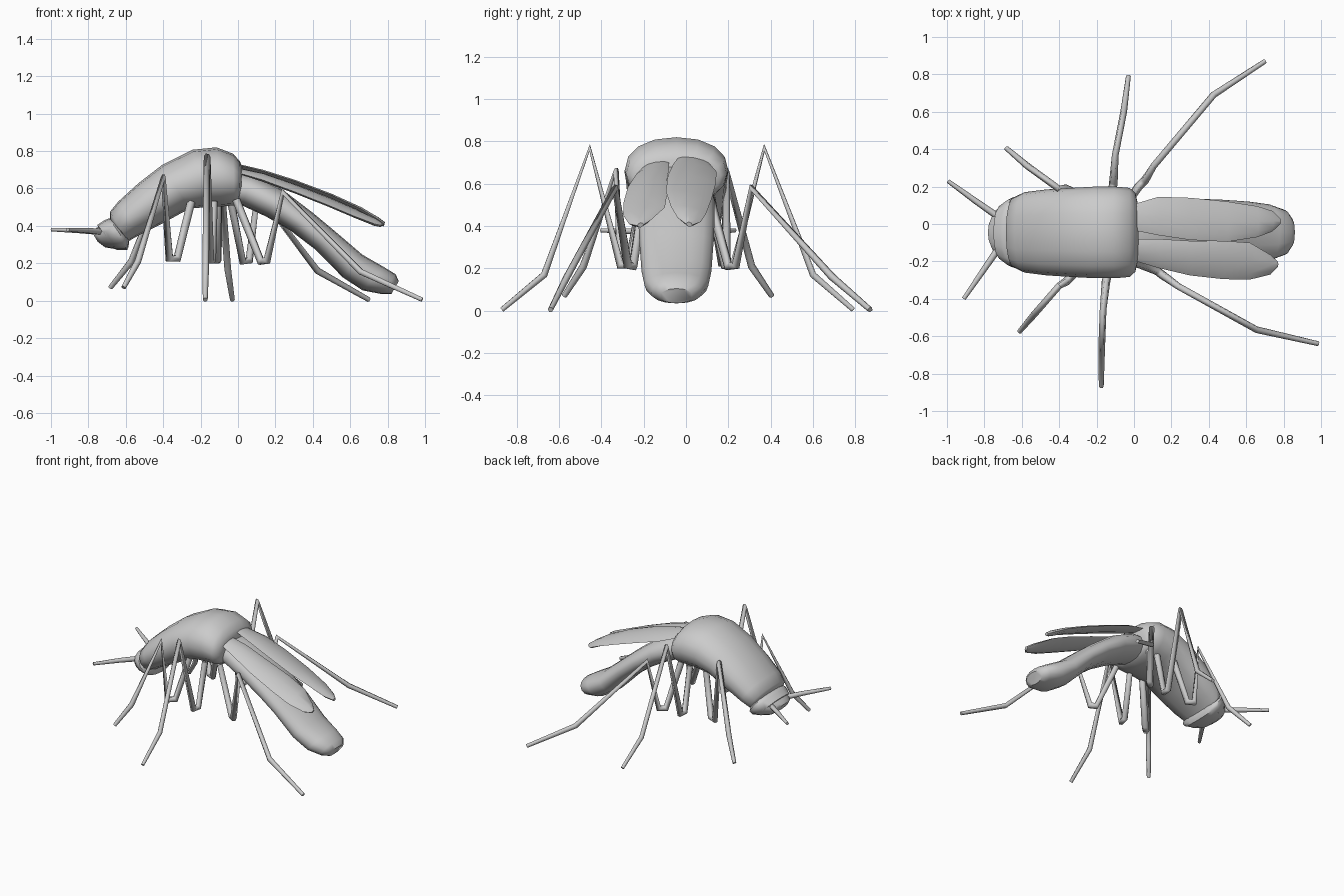
import bpy, bmesh, math
from mathutils import Vector

MID = -0.045  # y of the body's mirror plane


def loft(name, sections, n=16, power=2.2, angle=50):
    """Skin superellipse rings given as (centre, side vector, up vector)."""
    bm = bmesh.new()
    rings = []
    for c, u, v in sections:
        ring = []
        for i in range(n):
            a = 2 * math.pi * i / n
            ca, sa = math.cos(a), math.sin(a)
            p = c + u * math.copysign(abs(ca) ** (2 / power), ca) \
                  + v * math.copysign(abs(sa) ** (2 / power), sa)
            ring.append(bm.verts.new(p))
        rings.append(ring)
    for a, b in zip(rings, rings[1:]):
        for i in range(n):
            j = (i + 1) % n
            bm.faces.new((a[i], a[j], b[j], b[i]))
    bm.faces.new(rings[0])
    bm.faces.new(rings[-1])
    bmesh.ops.recalc_face_normals(bm, faces=bm.faces)
    me = bpy.data.meshes.new(name)
    bm.to_mesh(me)
    bm.free()
    ob = bpy.data.objects.new(name, me)
    bpy.context.collection.objects.link(ob)
    bpy.ops.object.select_all(action='DESELECT')
    ob.select_set(True)
    bpy.context.view_layer.objects.active = ob
    bpy.ops.object.shade_smooth_by_angle(angle=math.radians(angle))
    return ob


def body(name, rows, **kw):
    """Rows: top x, top z, bottom x, bottom z, half width."""
    secs = []
    for tx, tz, bx, bz, w in rows:
        top, bot = Vector((tx, MID, tz)), Vector((bx, MID, bz))
        secs.append(((top + bot) / 2, Vector((0, w, 0)), (top - bot) / 2))
    return loft(name, secs, **kw)


def tube(name, pts, radii):
    cu = bpy.data.curves.new(name, 'CURVE')
    cu.dimensions = '3D'
    cu.bevel_depth = 1.0
    cu.bevel_resolution = 1
    cu.use_fill_caps = True
    sp = cu.splines.new('POLY')
    sp.points.add(len(pts) - 1)
    for p, co, r in zip(sp.points, pts, radii):
        p.co = (*co, 1)
        p.radius = r
    sp.use_smooth = True
    ob = bpy.data.objects.new(name, cu)
    bpy.context.collection.objects.link(ob)
    return ob


# Humped thorax
body("thorax", [
    (-0.685, 0.44, -0.615, 0.325, 0.14),
    (-0.685, 0.475, -0.590, 0.315, 0.19),
    (-0.640, 0.53, -0.530, 0.350, 0.215),
    (-0.530, 0.63, -0.400, 0.415, 0.23),
    (-0.404, 0.727, -0.260, 0.492, 0.238),
    (-0.243, 0.807, -0.170, 0.500, 0.245),
    (-0.115, 0.820, -0.090, 0.503, 0.245),
    (-0.025, 0.785, -0.020, 0.510, 0.238),
    (0.010, 0.745, 0.005, 0.530, 0.21),
    (0.023, 0.715, 0.015, 0.560, 0.16)])

# Flat head capping the thorax
body("head", [
    (-0.745, 0.390, -0.675, 0.285, 0.10),
    (-0.752, 0.405, -0.650, 0.272, 0.15),
    (-0.715, 0.430, -0.592, 0.272, 0.185),
    (-0.690, 0.440, -0.585, 0.290, 0.19),
    (-0.650, 0.430, -0.580, 0.330, 0.15)])
body("face", [
    (-0.780, 0.365, -0.750, 0.315, 0.06),
    (-0.770, 0.380, -0.710, 0.285, 0.11),
    (-0.735, 0.405, -0.650, 0.275, 0.16)])

# Drooping abdomen
body("abdomen", [
    (-0.020, 0.690, -0.040, 0.520, 0.14),
    (0.080, 0.670, 0.020, 0.510, 0.165),
    (0.238, 0.594, 0.150, 0.450, 0.18),
    (0.400, 0.470, 0.280, 0.375, 0.18),
    (0.520, 0.370, 0.414, 0.273, 0.175),
    (0.665, 0.246, 0.560, 0.125, 0.165),
    (0.780, 0.180, 0.666, 0.055, 0.15),
    (0.842, 0.142, 0.770, 0.035, 0.12),
    (0.860, 0.105, 0.820, 0.036, 0.075)])


# Leaf shaped wings: x, mid z, inner y, outer y
def wing(name, rows):
    secs = []
    for k, (x, z, yi, yo) in enumerate(rows):
        roll = 0.18 * abs(yo - yi)
        thick = 0.012 if k in (0, len(rows) - 1) else 0.02
        secs.append((Vector((x, (yi + yo) / 2, z)),
                     Vector((0, (yo - yi) / 2, -roll / 2)),
                     Vector((0.3, 0, 0.95)) * thick))
    loft(name, secs, n=8, power=1.7, angle=35)


wing("upper_wing", [(-0.02, 0.72, -0.03, 0.10), (0.13, 0.675, -0.06, 0.145),
                    (0.30, 0.62, -0.085, 0.14), (0.50, 0.545, -0.095, 0.12),
                    (0.66, 0.475, -0.07, 0.095), (0.74, 0.43, -0.04, 0.07),
                    (0.782, 0.408, 0.0, 0.03)])
wing("lower_wing", [(-0.02, 0.70, -0.08, -0.19), (0.13, 0.66, -0.08, -0.235),
                    (0.30, 0.60, -0.09, -0.275), (0.48, 0.53, -0.09, -0.295),
                    (0.62, 0.47, -0.10, -0.297), (0.73, 0.42, -0.165, -0.27),
                    (0.768, 0.405, -0.20, -0.23)])

# Legs: hip, two points of the low bend, raised knee, ankle, foot
R = (0.022, 0.023, 0.023, 0.018, 0.018, 0.013)
legs = {
    "front_leg_near": [(-0.25, -0.21, 0.53), (-0.325, -0.27, 0.225), (-0.365, -0.31, 0.225),
                       (-0.40, -0.33, 0.66), (-0.535, -0.485, 0.21), (-0.612, -0.575, 0.07)],
    "front_leg_far": [(-0.25, 0.12, 0.53), (-0.325, 0.17, 0.225), (-0.37, 0.19, 0.225),
                      (-0.405, 0.19, 0.66), (-0.57, 0.31, 0.21), (-0.682, 0.405, 0.07)],
    "middle_leg_near": [(-0.13, -0.20, 0.53), (-0.14, -0.265, 0.215), (-0.15, -0.31, 0.215),
                        (-0.165, -0.455, 0.77), (-0.173, -0.67, 0.17), (-0.175, -0.87, 0.005)],
    "middle_leg_far": [(-0.11, 0.11, 0.53), (-0.115, 0.18, 0.215), (-0.11, 0.225, 0.215),
                       (-0.10, 0.37, 0.77), (-0.055, 0.60, 0.17), (-0.03, 0.79, 0.005)],
    "hind_leg_near": [(-0.01, -0.20, 0.54), (0.122, -0.25, 0.21), (0.155, -0.275, 0.215),
                      (0.24, -0.335, 0.58), (0.655, -0.565, 0.155), (0.985, -0.64, 0.005)],
    "hind_leg_far": [(-0.04, 0.11, 0.54), (0.025, 0.20, 0.21), (0.06, 0.235, 0.215),
                     (0.105, 0.31, 0.58), (0.425, 0.69, 0.16), (0.70, 0.87, 0.005)],
}
for name, pts in legs.items():
    tube(name, pts, R)

# Antennae
tube("antenna_far", [(-0.70, 0.02, 0.365), (-0.85, 0.125, 0.375), (-0.995, 0.23, 0.38)],
     (0.019, 0.016, 0.011))
tube("antenna_near", [(-0.71, -0.11, 0.365), (-0.80, -0.24, 0.375), (-0.91, -0.40, 0.38)],
     (0.019, 0.016, 0.011))
